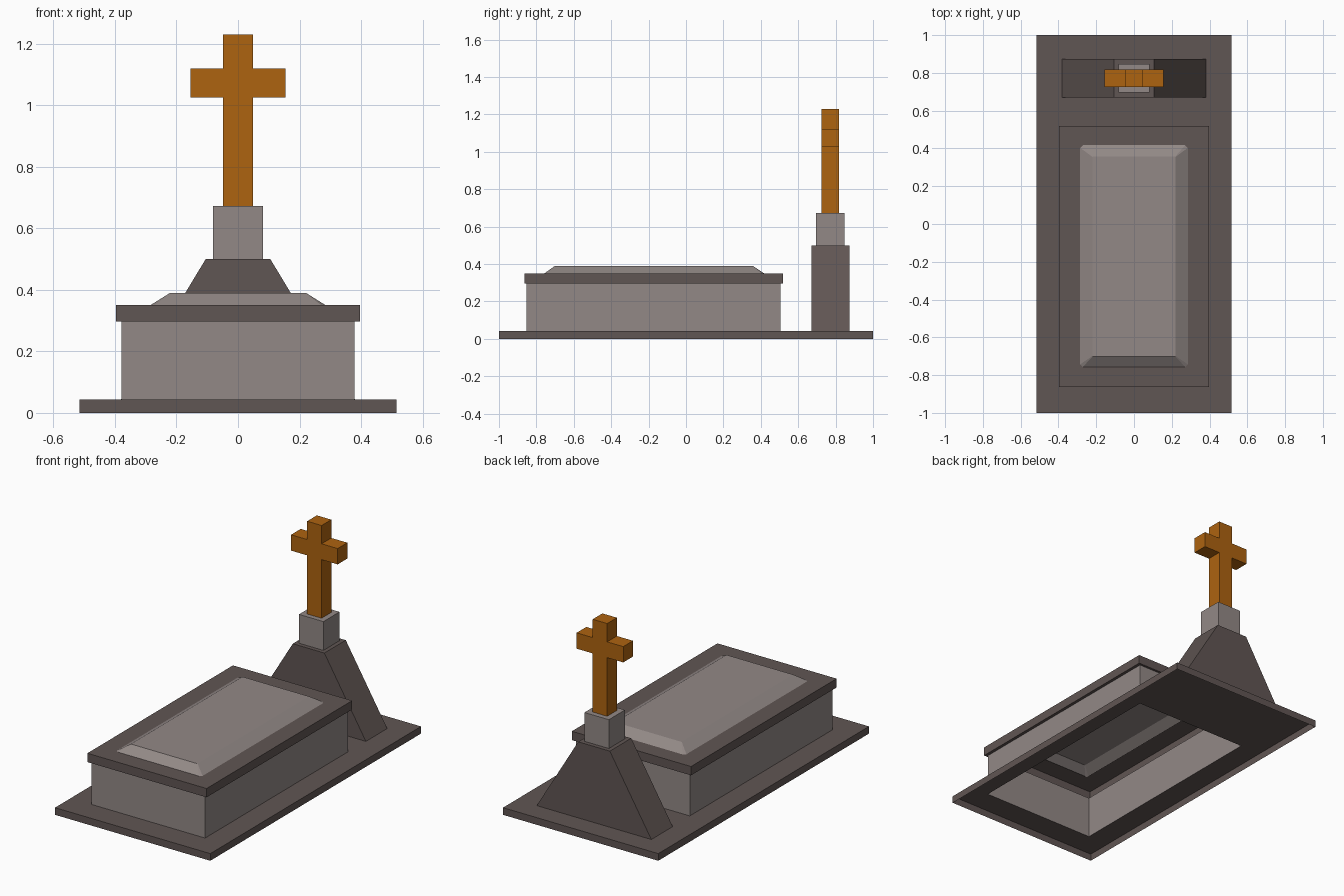
import bpy, bmesh

if "Cube" in bpy.data.objects:
    bpy.data.objects.remove(bpy.data.objects["Cube"])


def material(name, colour):
    m = bpy.data.materials.new(name)
    m.diffuse_color = (*colour, 1)
    m.use_nodes = True
    m.node_tree.nodes["Principled BSDF"].inputs["Base Color"].default_value = m.diffuse_color
    return m


LIGHT = material("light_stone", (0.29, 0.25, 0.24))
DARK = material("dark_stone", (0.118, 0.092, 0.087))
GOLD = material("orange_wood", (0.42, 0.125, 0.005))


def finish(name, bm, mat):
    mesh = bpy.data.meshes.new(name)
    bm.to_mesh(mesh)
    bm.free()
    mesh.materials.append(mat)
    ob = bpy.data.objects.new(name, mesh)
    bpy.context.collection.objects.link(ob)
    return ob


def rect(hx, y0, y1, z, c=0):
    """Rectangle symmetric in x, with corners cut by c."""
    if not c:
        return [(-hx, y0, z), (hx, y0, z), (hx, y1, z), (-hx, y1, z)]
    return [(-hx + c, y0, z), (hx - c, y0, z), (hx, y0 + c, z), (hx, y1 - c, z),
            (hx - c, y1, z), (-hx + c, y1, z), (-hx, y1 - c, z), (-hx, y0 + c, z)]


def shell(name, rings, mat, top=False):
    """Open sheet lofted through rings, optionally closed on top."""
    bm = bmesh.new()
    loops = [[bm.verts.new(p) for p in r] for r in rings]
    n = len(loops[0])
    for a, b in zip(loops, loops[1:]):
        for i in range(n):
            j = (i + 1) % n
            bm.faces.new((a[i], a[j], b[j], b[i]))
    if top:
        bm.faces.new(loops[-1])
    return finish(name, bm, mat)


def prism(name, half, y0, y1, mat):
    """Right half of an x-z outline (bottom to top), mirrored and extruded in y."""
    pts = half + [(-x, z) for x, z in reversed(half)]
    bm = bmesh.new()
    f = [bm.verts.new((x, y0, z)) for x, z in pts]
    b = [bm.verts.new((x, y1, z)) for x, z in pts]
    bm.faces.new(f)
    bm.faces.new(b[::-1])
    for i in range(len(pts)):
        j = (i + 1) % len(pts)
        bm.faces.new((f[i], b[i], b[j], f[j]))
    return finish(name, bm, mat)


# ground plate, hollow below and open under the tomb
shell("base_plate", [rect(0.516, -1, 1, 0), rect(0.516, -1, 1, 0.043),
                     rect(0.378, -0.852, 0.504, 0.043)], DARK)

# tomb walls
shell("tomb_walls", [rect(0.378, -0.852, 0.504, 0.043),
                     rect(0.378, -0.852, 0.504, 0.297)], LIGHT)

# overhanging slab frame
shell("slab_frame", [rect(0.378, -0.852, 0.504, 0.297), rect(0.396, -0.864, 0.518, 0.297),
                     rect(0.396, -0.864, 0.518, 0.35), rect(0.273, -0.745, 0.405, 0.35)], DARK)

# raised bevelled lid panel
shell("lid_panel", [rect(0.285, -0.757, 0.417, 0.35, 0.014),
                    rect(0.221, -0.701, 0.358, 0.39, 0.002)], LIGHT, top=True)

# headstone: sloped pedestal, neck block and cross
prism("pedestal", [(0.381, 0.043), (0.105, 0.5)], 0.67, 0.873, DARK)
prism("neck_block", [(0.081, 0.5), (0.081, 0.673)], 0.695, 0.848, LIGHT)
prism("cross", [(0.048, 0.673), (0.048, 1.025), (0.155, 1.025), (0.155, 1.12),
                (0.048, 1.12), (0.048, 1.23)], 0.725, 0.817, GOLD)
